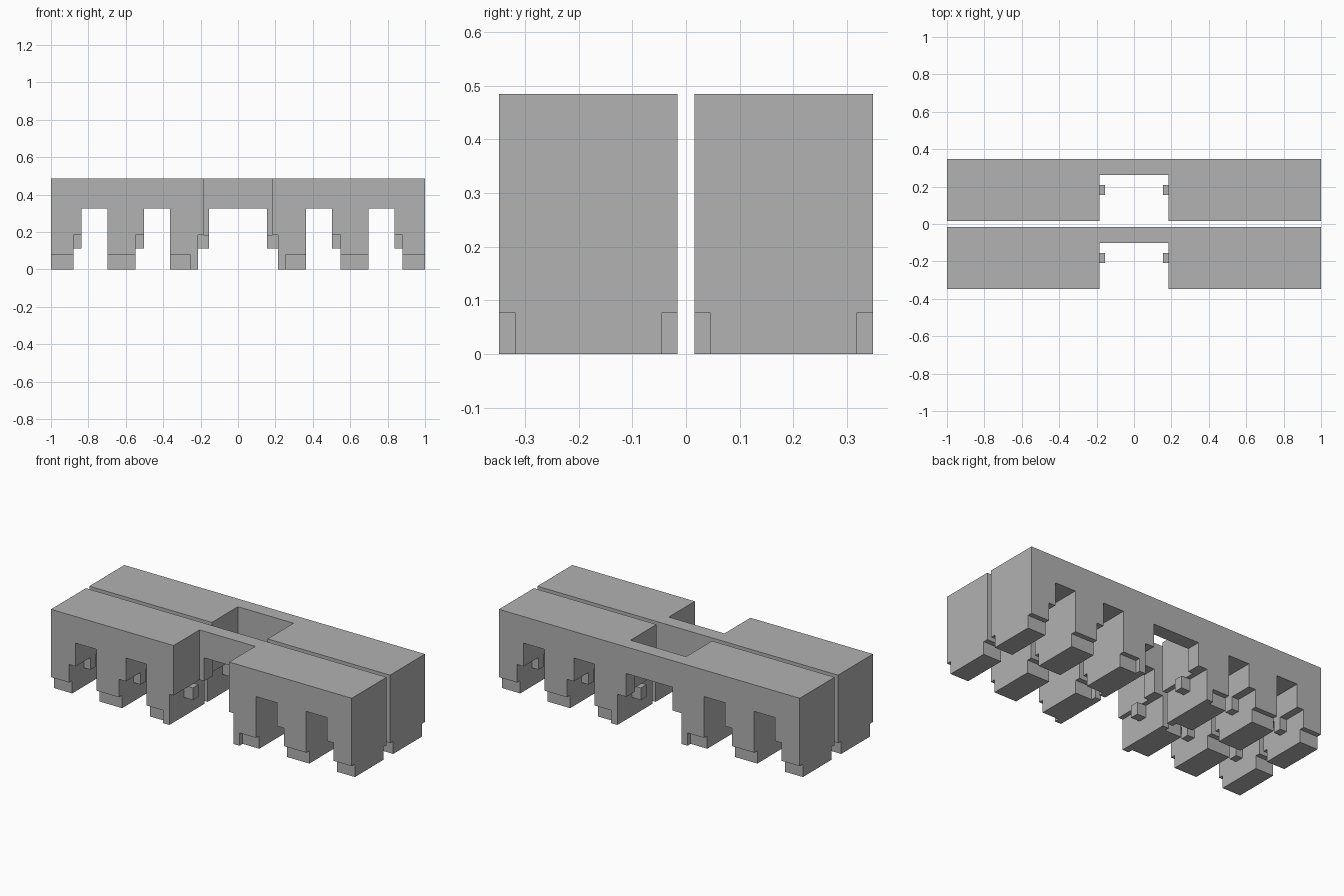
import bpy
import bmesh

if "Cube" in bpy.data.objects:
    bpy.data.objects.remove(bpy.data.objects["Cube"])

grey = bpy.data.materials.new("plain grey")
grey.use_nodes = True
colour = (0.445, 0.445, 0.445, 1)
grey.diffuse_color = colour
grey.node_tree.nodes["Principled BSDF"].inputs["Base Color"].default_value = colour

# Main dimensions
DEPTH, HEIGHT = 0.332, 0.485
ARCH_TOP, STEP_TOP, TAB_BOTTOM, FOOT_TOP = 0.325, 0.185, 0.112, 0.077
FOOT_INSET = 0.03
# Right-hand legs: inner face of the foot, inner face above the step, outer face
LEGS = [(0.213, 0.154, 0.364), (0.548, 0.502, 0.697), (0.88, 0.836, 1.0)]


def new_object(name, bm):
    bmesh.ops.recalc_face_normals(bm, faces=bm.faces)
    mesh = bpy.data.meshes.new(name)
    bm.to_mesh(mesh)
    bm.free()
    mesh.materials.append(grey)
    obj = bpy.data.objects.new(name, mesh)
    bpy.context.collection.objects.link(obj)
    return obj


def boxes(name, ranges):
    """One object from a list of (x0, x1, y0, y1, z0, z1) boxes."""
    bm = bmesh.new()
    for x0, x1, y0, y1, z0, z1 in ranges:
        for v in bmesh.ops.create_cube(bm, size=1)["verts"]:
            v.co = (x1 if v.co.x > 0 else x0,
                    y1 if v.co.y > 0 else y0,
                    z1 if v.co.z > 0 else z0)
    return new_object(name, bm)


def both_sides(ranges):
    return ranges + [(-b, -a, *rest) for a, b, *rest in ranges]


def combine(target, tool, operation):
    tool.hide_render = True
    mod = target.modifiers.new(operation, "BOOLEAN")
    mod.operation, mod.object, mod.solver = operation, tool, "EXACT"
    bpy.context.view_layer.objects.active = target
    bpy.ops.object.modifier_apply(modifier=mod.name)
    bpy.data.objects.remove(tool)


# Arched block: legs with a stepped inner side, extruded front to back
half = []
for foot, upper, outer in LEGS:
    half += [(upper, ARCH_TOP), (upper, STEP_TOP), (foot, STEP_TOP),
             (foot, 0), (outer, 0), (outer, ARCH_TOP)]
half[-1] = (1.0, HEIGHT)
outline = half + [(-x, z) for x, z in reversed(half)]

bm = bmesh.new()
face = bm.faces.new([bm.verts.new((x, 0, z)) for x, z in outline])
extruded = bmesh.ops.extrude_face_region(bm, geom=[face])["geom"]
bmesh.ops.translate(bm, vec=(0, DEPTH, 0),
                    verts=[g for g in extruded if isinstance(g, bmesh.types.BMVert)])
block = new_object("front_block", bm)

# Small tabs under each step, halfway along the leg
tabs = [(upper, foot + 0.01, 0.14, DEPTH - 0.14, TAB_BOTTOM, STEP_TOP + 0.01)
        for foot, upper, outer in LEGS]
combine(block, boxes("tabs", both_sides(tabs)), "UNION")

# Deep notch in the middle of the front
combine(block, boxes("notch", [(-0.185, 0.185, -0.1, 0.247, STEP_TOP, 1)]), "DIFFERENCE")

# Cut-back toes at the front and rear of each foot
toes = []
for foot, upper, outer in LEGS:
    start = 0.254 if foot == LEGS[0][0] else foot - 0.02
    for y0, y1 in [(-0.1, FOOT_INSET), (DEPTH - FOOT_INSET, DEPTH + 0.1)]:
        toes.append((start, outer + 0.02, y0, y1, -0.1, FOOT_TOP))
combine(block, boxes("toes", both_sides(toes)), "DIFFERENCE")

# Two identical blocks, one behind the other
block.location.y = -0.348
rear = block.copy()
rear.name = "rear_block"
rear.location.y = 0.348 - DEPTH
bpy.context.collection.objects.link(rear)
